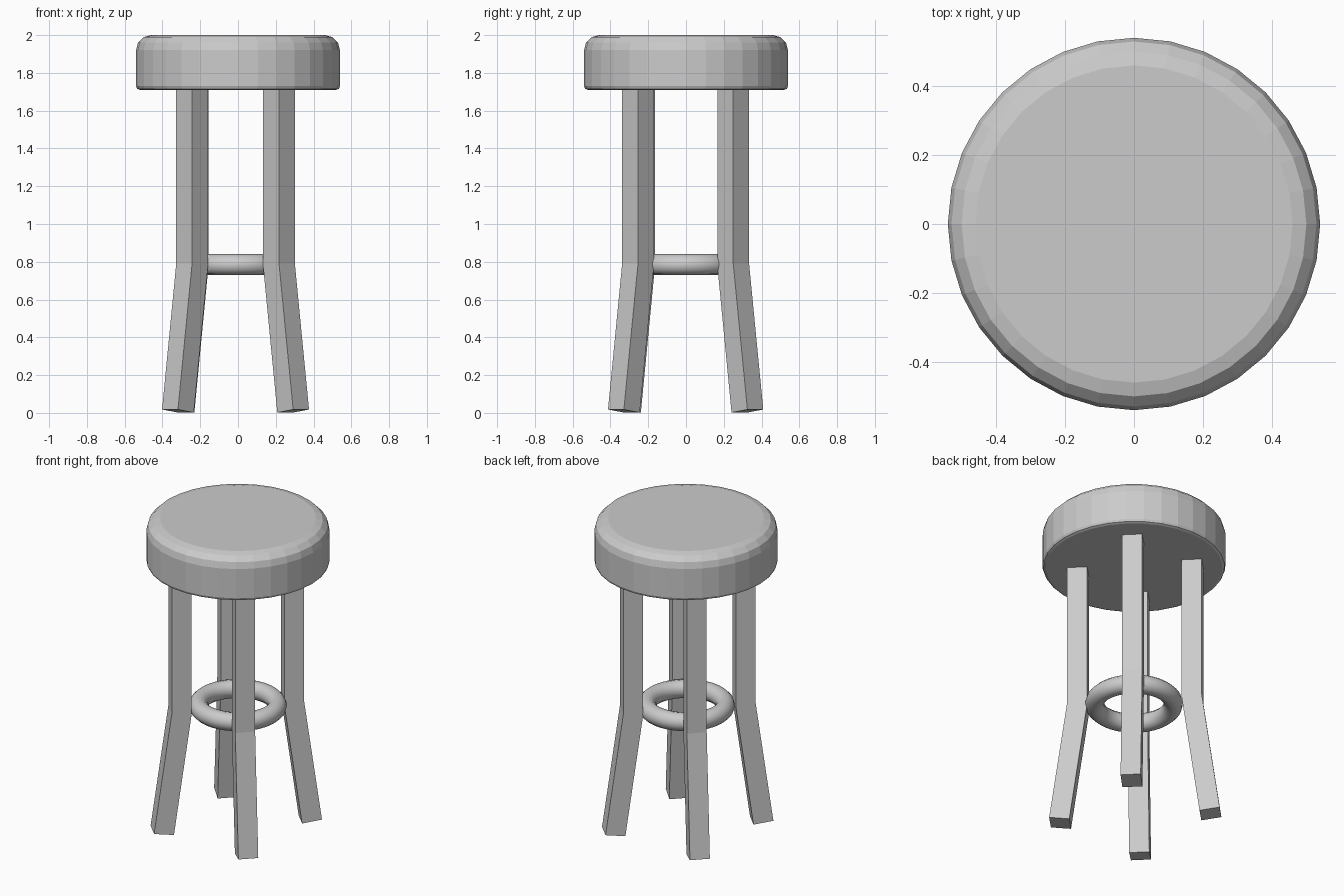
import bpy, bmesh
from math import sin, cos, pi, radians

if "Cube" in bpy.data.objects:
    bpy.data.objects.remove(bpy.data.objects["Cube"])


def loft(name, rings):
    """Skin a stack of equal-sized vertex rings and cap both ends."""
    bm = bmesh.new()
    loops = [[bm.verts.new(p) for p in ring] for ring in rings]
    n = len(loops[0])
    for a, b in zip(loops, loops[1:]):
        for i in range(n):
            j = (i + 1) % n
            bm.faces.new((a[i], a[j], b[j], b[i]))
    bm.faces.new(loops[0][::-1])
    bm.faces.new(loops[-1])
    bmesh.ops.recalc_face_normals(bm, faces=bm.faces)
    mesh = bpy.data.meshes.new(name)
    bm.to_mesh(mesh)
    bm.free()
    obj = bpy.data.objects.new(name, mesh)
    bpy.context.collection.objects.link(obj)
    return obj


# Round cushion seat: small bevel below, wide rounded bevel above
profile = [(0.52, 1.71), (0.534, 1.716), (0.54, 1.73)]
for k in range(4):
    a = radians(30 * k)
    profile.append((0.46 + 0.08 * cos(a), 1.92 + 0.08 * sin(a)))
loft("seat", [[(r * cos(2 * pi * i / 32), r * sin(2 * pi * i / 32), z)
               for i in range(32)] for r, z in profile])


# Square legs set diagonally, splayed outwards below the footrest
def leg(name, x, y):
    sx, sy = (1 if x > 0 else -1), (1 if y > 0 else -1)
    h = 0.084
    corners = [(h, 0), (0, h), (-h, 0), (0, -h)]
    rings = []
    for z, splay, tilt in ((0.01, 0.075, 0.008), (0.785, 0, 0.006), (1.73, 0, 0)):
        rings.append([(x + cx + sx * splay, y + cy + sy * splay,
                       z + tilt * (sx * cx + sy * cy) / h)
                      for cx, cy in corners])
    loft(name, rings)


leg("front_left_leg", -0.243, -0.248)
leg("front_right_leg", 0.217, -0.254)
leg("back_right_leg", 0.217, 0.25)
leg("back_left_leg", -0.24, 0.25)

# Ring footrest between the legs
bpy.ops.mesh.primitive_torus_add(major_radius=0.231, minor_radius=0.056,
                                 major_segments=48, minor_segments=12,
                                 location=(0, 0, 0.785))
ring = bpy.context.object
ring.name = "footrest_ring"
bpy.ops.object.shade_smooth()
